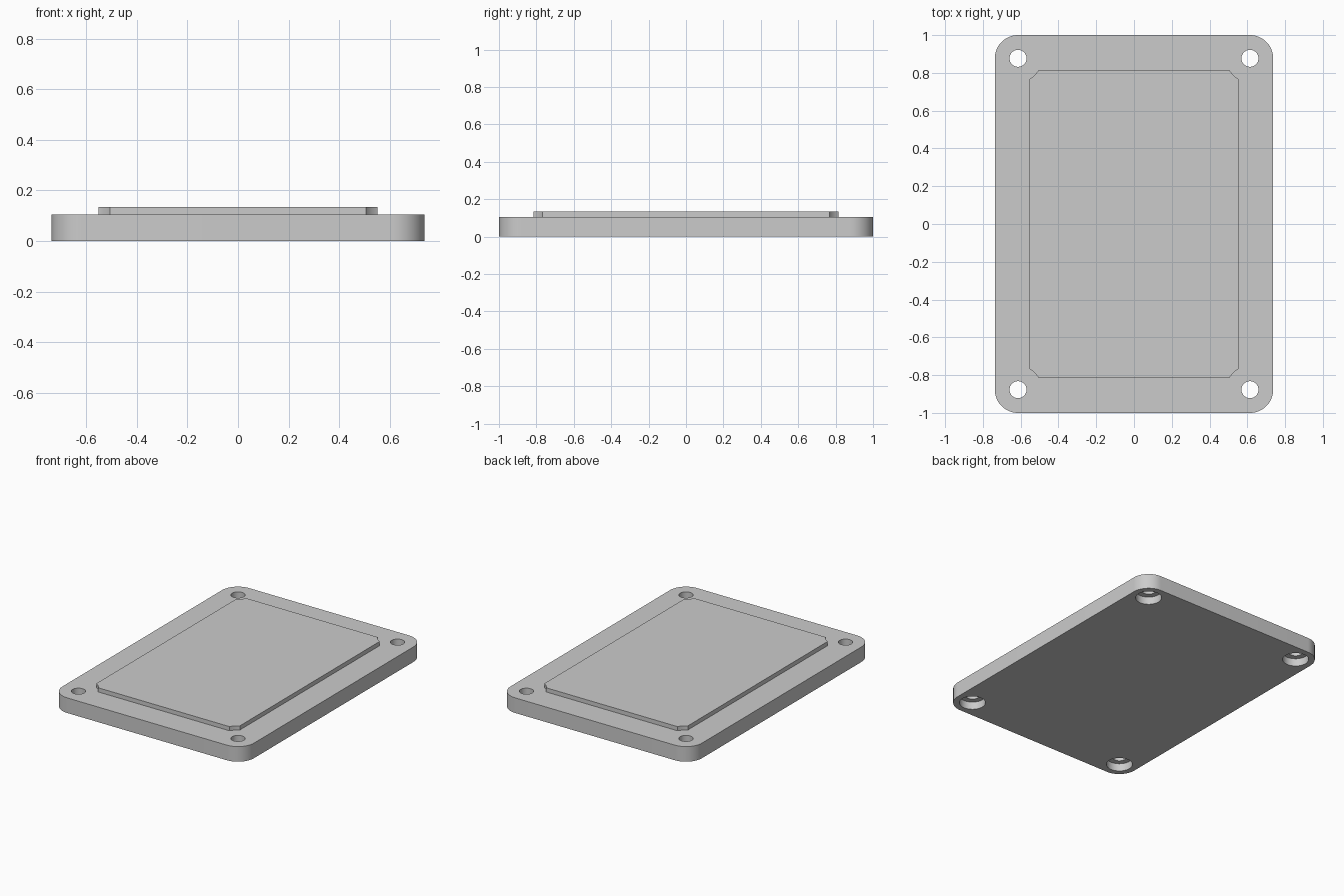
import bpy
import bmesh
from math import cos, sin, pi, asin, acos

if "Cube" in bpy.data.objects:
    bpy.data.objects.remove(bpy.data.objects["Cube"])

# Overall sizes
HALF_X, HALF_Y = 0.737, 1.0
PLATE_TOP, PANEL_TOP = 0.105, 0.134
CORNER_R = 0.123
HOLE_X, HOLE_Y = HALF_X - CORNER_R, HALF_Y - CORNER_R
HOLE_R, BORE_R, BORE_DEPTH = 0.045, 0.083, 0.053
PANEL_X, PANEL_Y = 0.552, 0.815
CLEARANCE_R = 0.125

grey = bpy.data.materials.new("plain grey")
grey.use_nodes = True
colour = (0.6, 0.6, 0.6, 1)
grey.diffuse_color = colour
grey.node_tree.nodes["Principled BSDF"].inputs["Base Color"].default_value = colour


def prism(name, outline, bottom, top):
    """Extrude a closed outline upward into a solid."""
    bm = bmesh.new()
    face = bm.faces.new([bm.verts.new((x, y, bottom)) for x, y in outline])
    ext = bmesh.ops.extrude_face_region(bm, geom=[face])
    verts = [v for v in ext["geom"] if isinstance(v, bmesh.types.BMVert)]
    bmesh.ops.translate(bm, verts=verts, vec=(0, 0, top - bottom))
    bmesh.ops.recalc_face_normals(bm, faces=bm.faces)
    mesh = bpy.data.meshes.new(name)
    bm.to_mesh(mesh)
    bm.free()
    mesh.materials.append(grey)
    obj = bpy.data.objects.new(name, mesh)
    bpy.context.collection.objects.link(obj)
    return obj


def arc(cx, cy, r, start, end, steps):
    angles = [start + (end - start) * i / steps for i in range(steps + 1)]
    return [(cx + r * cos(a), cy + r * sin(a)) for a in angles]


def four_corners(corner):
    """Mirror the first-quadrant corner into a full counter-clockwise outline."""
    back = corner[::-1]
    return (corner + [(-x, y) for x, y in back]
            + [(-x, -y) for x, y in corner] + [(x, -y) for x, y in back])


# Base plate with rounded corners
base_plate = prism("base_plate", four_corners(
    arc(HOLE_X, HOLE_Y, CORNER_R, 0, pi / 2, 16)), 0, PLATE_TOP)

# Counterbored screw holes, one per corner
cutters = []
for sx in (-1, 1):
    for sy in (-1, 1):
        for r, low, high in ((HOLE_R, -0.1, 0.3), (BORE_R, -0.1, BORE_DEPTH)):
            circle = arc(sx * HOLE_X, sy * HOLE_Y, r, 0, 2 * pi, 48)[:-1]
            cutter = prism("hole_cutter", circle, low, high)
            cutter.hide_render = True
            cutters.append(cutter)
            bpy.ops.object.select_all(action="DESELECT")
            bpy.context.view_layer.objects.active = base_plate
            base_plate.select_set(True)
            mod = base_plate.modifiers.new("hole", "BOOLEAN")
            mod.operation, mod.solver, mod.object = "DIFFERENCE", "EXACT", cutter
            bpy.ops.object.modifier_apply(modifier=mod.name)
for cutter in cutters:
    bpy.data.objects.remove(cutter)

# Raised panel, its corners scooped concentric with the screw holes
start = pi + acos((HOLE_X - PANEL_X) / CLEARANCE_R)
end = pi + asin((HOLE_Y - PANEL_Y) / CLEARANCE_R)
raised_panel = prism("raised_panel", four_corners(
    arc(HOLE_X, HOLE_Y, CLEARANCE_R, start, end, 8)), PLATE_TOP, PANEL_TOP)

# Smooth curved walls, sharp rims
bpy.ops.object.select_all(action="DESELECT")
for obj in (base_plate, raised_panel):
    obj.select_set(True)
bpy.context.view_layer.objects.active = base_plate
bpy.ops.object.shade_smooth_by_angle(angle=pi / 6)
